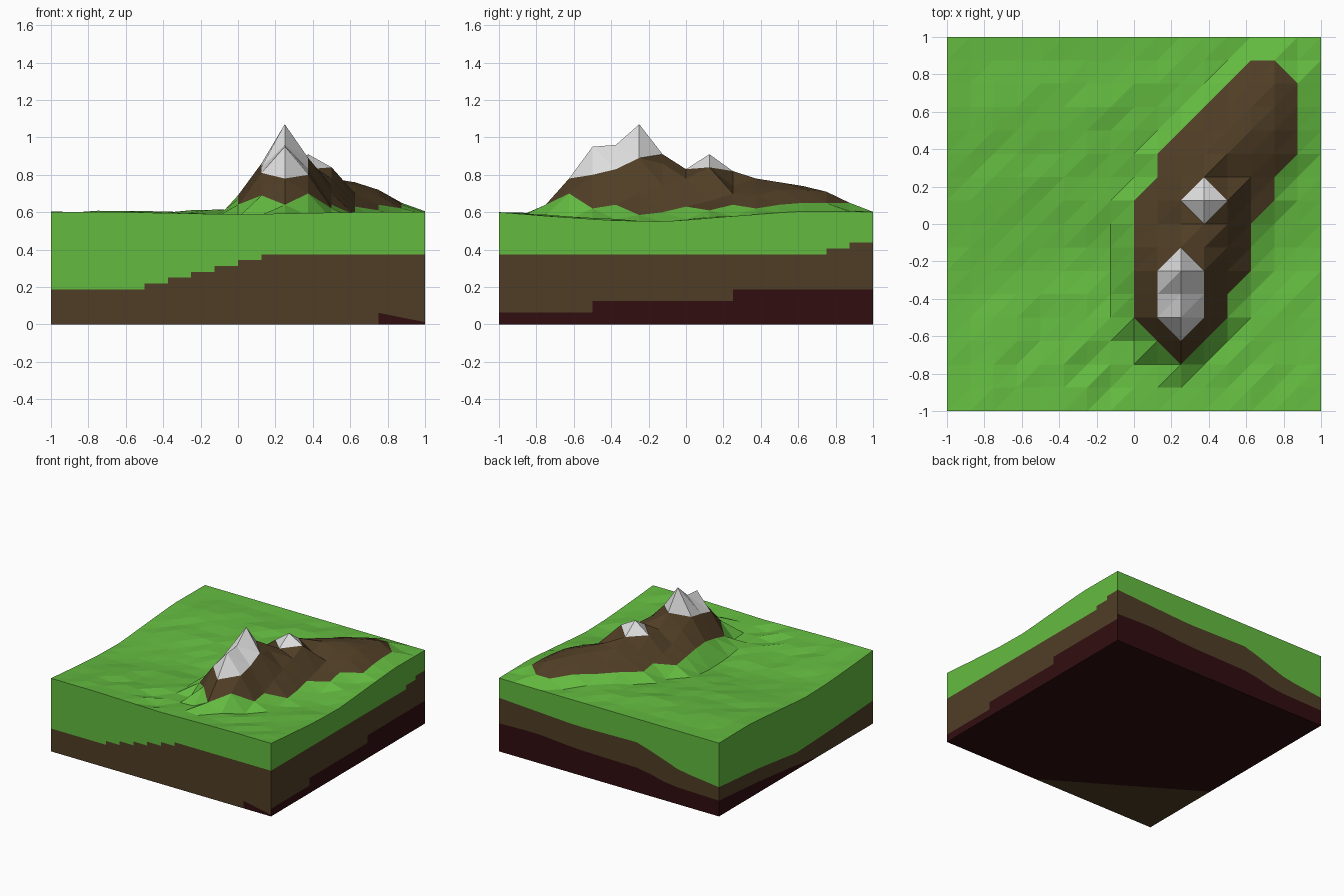
import bpy, bmesh, math, random

if "Cube" in bpy.data.objects:
    bpy.data.objects.remove(bpy.data.objects["Cube"])

random.seed(4)
N, S = 16, 0.125          # terrain cells per side, cell size
GREEN, BROWN, SNOW, DARK = range(4)


def material(name, rgb):
    m = bpy.data.materials.new(name)
    m.diffuse_color = (*rgb, 1)
    m.use_nodes = True
    m.node_tree.nodes["Principled BSDF"].inputs["Base Color"].default_value = m.diffuse_color
    return m


MATS = [material("grass_green", (0.127, 0.50, 0.052)),
        material("rock_brown", (0.080, 0.048, 0.019)),
        material("snow_white", (0.74, 0.74, 0.74)),
        material("deep_maroon", (0.030, 0.004, 0.005))]


def make_object(name, bm):
    mesh = bpy.data.meshes.new(name)
    bm.to_mesh(mesh)
    bm.free()
    for m in MATS:
        mesh.materials.append(m)
    ob = bpy.data.objects.new(name, mesh)
    bpy.context.collection.objects.link(ob)
    return ob


def face(bm, points, mat):
    f = bm.faces.new([bm.verts.new(p) for p in points])
    f.material_index = mat


def lerp_points(pts, t):
    t = min(max(t, pts[0][0]), pts[-1][0])
    for (a, u), (b, v) in zip(pts, pts[1:]):
        if t <= b:
            return u + (v - u) * (t - a) / (b - a)
    return pts[-1][1]


def clamp_steps(t, start, count):
    return min(max(math.ceil((t - start) / S), 0), count)


# Mountain ridge: for each grid column, the first row and the heights northward
ridge = {
    8: (4, [.64, .67, .69, .68, .66, .64]),
    9: (3, [.69, .81, .84, .86, .80, .73, .70, .67, .65]),
    10: (2, [.64, .78, .95, .96, 1.07, .91, .82, .82, .74, .70, .66]),
    11: (3, [.70, .80, .83, .89, .86, .83, .91, .82, .77, .71, .66]),
    12: (4, [.62, .64, .70, .74, .78, .84, .74, .78, .76, .72, .67]),
    13: (6, [.585, .60, .63, .66, .70, .74, .76, .74, .70, .65]),
    14: (9, [.61, .64, .69, .72, .72, .71, .65]),
    15: (11, [.62, .64, .65, .65]),
}
# Snow cap rows per column (two peaks)
snow = {9: [4, 5, 6], 10: [3, 4, 5, 6, 7, 9], 11: [4, 5, 6, 8, 9, 10], 12: [9]}

# Rolling meadow: shallow east-west valley, level at the block's edges
valley = [(-1, .60), (-.75, .58), (-.4, .556), (-.1, .55), (.2, .575), (.6, .605), (1, .602)]
ditch = {(6, 2), (7, 1)}

height, rank = {}, {}
for i in range(N + 1):
    for j in range(N + 1):
        x, y = -1 + i * S, -1 + j * S
        z = lerp_points(valley, y)
        inside = 0 < i < N and 0 < j < N
        if j == 0:
            z -= 0.012 * max(0, 1 - abs(x) / 0.6)
        if inside:
            z += random.uniform(-0.009, 0.009)
        if (i, j) in ditch:
            z -= 0.03
        rank[i, j] = GREEN
        if i in ridge:
            first, zs = ridge[i]
            if first <= j < first + len(zs):
                z = zs[j - first]
                rank[i, j] = SNOW if j in snow.get(i, []) else BROWN
        height[i, j] = z

# Terrain top: each cell split so that colour borders follow the diagonals
bm = bmesh.new()
grid = {k: bm.verts.new((-1 + k[0] * S, -1 + k[1] * S, z)) for k, z in height.items()}
for i in range(N):
    for j in range(N):
        q = [(i, j), (i + 1, j), (i + 1, j + 1), (i, j + 1)]
        r = [rank[k] for k in q]
        turn = 0
        for level in (BROWN, SNOW):
            out = [n for n in range(4) if r[n] < level]
            if len(out) == 1:
                turn = (out[0] + 1) % 2
        a, b, c, d = q[turn:] + q[:turn]
        for tri in ((a, b, c), (a, c, d)):
            f = bm.faces.new([grid[k] for k in tri])
            f.material_index = min(rank[k] for k in tri)
make_object("terrain_top", bm)

# Soil boundaries on the four walls: (dark top, brown top) along x or y
back_dark = [(-1, .13), (-.55, .14), (-.3, .20), (.3, .21), (.67, .24), (1, .23)]
back_brown = [(-1, .24), (-.65, .28), (-.27, .41), (.3, .40), (1, .44)]
left_dark = [(-1, 0), (-.3, 0), (.1, .05), (.5, .09), (1, .13)]
left_brown = [(-1, .19), (-.5, .16), (0, .14), (.5, .20), (1, .24)]


def front_layers(t):
    dark = 0.0625 - 0.2 * (t - .75) if t > .75 else 0
    return dark, .1875 + .03125 * clamp_steps(t, -.5, 6)


def right_layers(t):
    return .0625 * (1 + (t > -.5) + (t > .25)), .375 + .03125 * clamp_steps(t, .75, 2)


def back_layers(t):
    return lerp_points(back_dark, t), lerp_points(back_brown, t)


def left_layers(t):
    return lerp_points(left_dark, t), lerp_points(left_brown, t)


# Walls: one column of soil bands per cell, counter-clockwise round the block
walls = [(front_layers, lambda n: (n, 0), 0), (right_layers, lambda n: (N, n), 1),
         (back_layers, lambda n: (N - n, N), 0), (left_layers, lambda n: (0, N - n), 1)]
bm = bmesh.new()
for layers, key, axis in walls:
    for n in range(N):
        ends = []
        for k, other in ((key(n), key(n + 1)), (key(n + 1), key(n))):
            xy = (-1 + k[0] * S, -1 + k[1] * S)
            t = xy[axis] + 1e-4 * (other[axis] - k[axis])   # sample inside the cell
            dark, brown = layers(t)
            ends.append((xy, [0, dark, brown, height[k]]))
        (p, zp), (q, zq) = ends
        for band, mat in enumerate((DARK, BROWN, GREEN)):
            lo, hi = band, band + 1
            if zp[hi] - zp[lo] + zq[hi] - zq[lo] < 1e-3:
                continue
            pts = [(*p, zp[lo]), (*q, zq[lo]), (*q, zq[hi]), (*p, zp[hi])]
            pts = [v for m, v in enumerate(pts) if v not in pts[:m]]
            face(bm, pts, mat)
make_object("soil_walls", bm)

# Underside: brown corner at front left, dark elsewhere
bm = bmesh.new()
cut_front, cut_left = (.13, -1, 0), (-1, -.3, 0)
face(bm, [(-1, -1, 0), cut_left, cut_front], BROWN)
face(bm, [cut_left, (-1, 1, 0), (1, 1, 0), (1, -1, 0), cut_front], DARK)
make_object("underside", bm)
